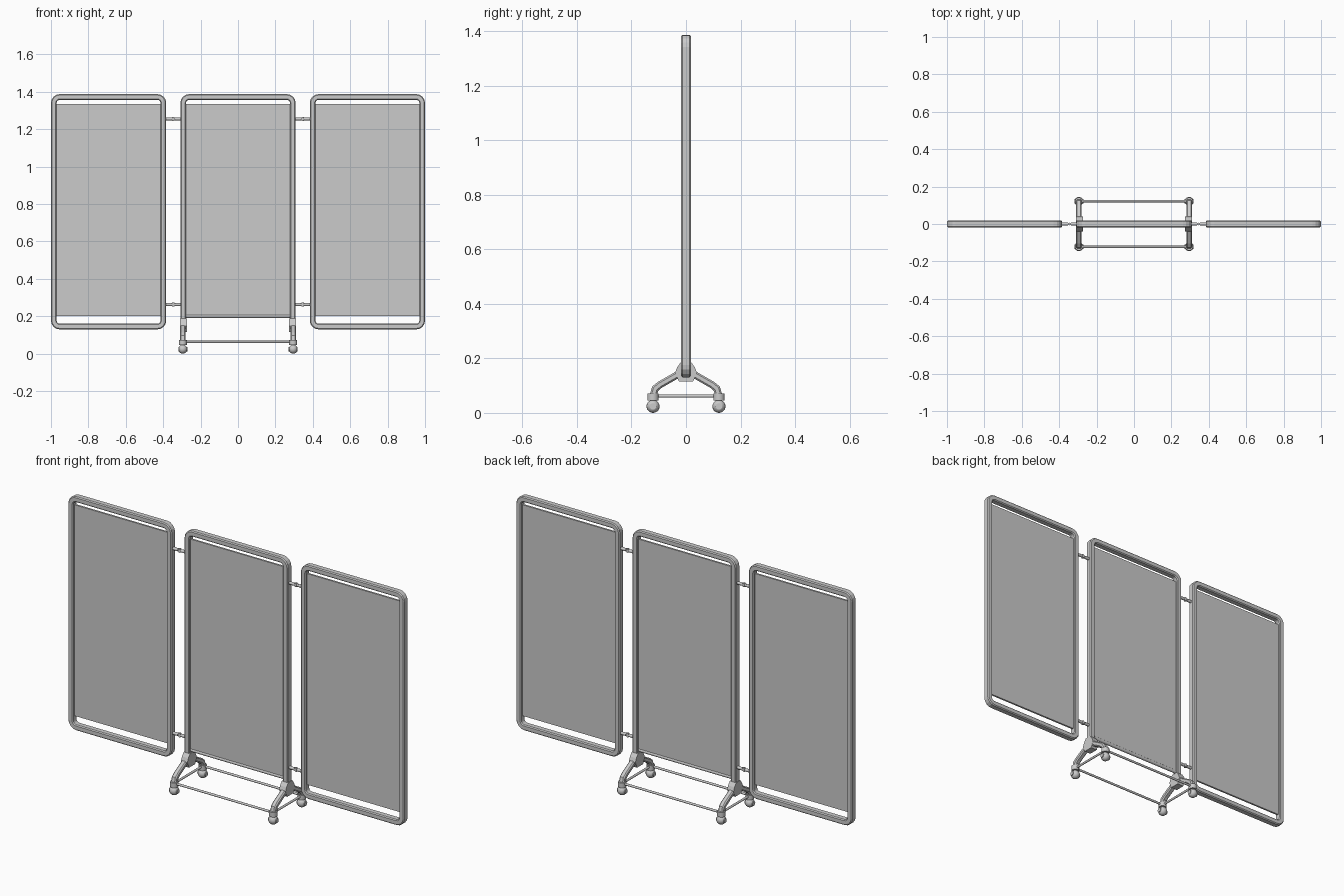
import bpy, bmesh, math
from mathutils import Vector, Matrix

if "Cube" in bpy.data.objects:
    bpy.data.objects.remove(bpy.data.objects["Cube"])

Y = Vector((0, 1, 0))
X = Vector((1, 0, 0))


def finish(name, bm, smooth=None):
    bmesh.ops.recalc_face_normals(bm, faces=bm.faces)
    me = bpy.data.meshes.new(name)
    bm.to_mesh(me)
    bm.free()
    ob = bpy.data.objects.new(name, me)
    bpy.context.collection.objects.link(ob)
    if smooth:
        bpy.ops.object.select_all(action='DESELECT')
        ob.select_set(True)
        bpy.context.view_layer.objects.active = ob
        bpy.ops.object.shade_smooth_by_angle(angle=math.radians(smooth))
    return ob


def box(name, lo, hi):
    lo, hi = Vector(lo), Vector(hi)
    bm = bmesh.new()
    m = Matrix.Translation((lo + hi) / 2) @ Matrix.Diagonal((*(hi - lo), 1))
    bmesh.ops.create_cube(bm, size=1, matrix=m)
    return finish(name, bm)


def rod(name, a, b, r, sides=12):
    a, b = Vector(a), Vector(b)
    bm = bmesh.new()
    m = Matrix.Translation((a + b) / 2) @ (b - a).to_track_quat('Z', 'Y').to_matrix().to_4x4()
    bmesh.ops.create_cone(bm, cap_ends=True, segments=sides, radius1=r, radius2=r,
                          depth=(b - a).length, matrix=m)
    return finish(name, bm, 35)


def sweep(name, pts, w, d, chamfer, up, closed=False):
    """Sweep a chamfered rectangle (w in plane, d along up) on a planar path with mitred joints."""
    a, b, c = w / 2, d / 2, chamfer
    prof = [(a - c, -b), (a, c - b), (a, b - c), (a - c, b),
            (c - a, b), (-a, b - c), (-a, c - b), (c - a, -b)]
    pts = [Vector(p) for p in pts]
    n = len(pts)
    bm = bmesh.new()
    rings = []
    for i, p in enumerate(pts):
        tin = (p - pts[i - 1]).normalized() if closed or i else None
        tout = (pts[(i + 1) % n] - p).normalized() if closed or i < n - 1 else None
        tin, tout = tin or tout, tout or tin
        side = up.cross(tin + tout).normalized()
        side /= max(0.3, side.dot(up.cross(tin)))
        rings.append([bm.verts.new(p + side * u + up * v) for u, v in prof])
    for i in range(n if closed else n - 1):
        r, s = rings[i], rings[(i + 1) % n]
        for k in range(8):
            j = (k + 1) % 8
            bm.faces.new((r[k], r[j], s[j], s[k]))
    if not closed:
        bm.faces.new(rings[0])
        bm.faces.new(rings[-1])
    return finish(name, bm)


def corner(cx, cz, r, start, steps=4):
    return [(cx + r * math.cos(math.radians(start + 90 * i / steps)), 0,
             cz + r * math.sin(math.radians(start + 90 * i / steps))) for i in range(steps + 1)]


TUBE, DEPTH, R = 0.03, 0.036, 0.032
H = TUBE / 2
ZT = 1.387 - H - R

# Side screens: closed round-cornered frame and thin panel
for s, tag in ((-1, "left"), (1, "right")):
    c, hw, zb = s * 0.692, 0.308 - H - R, 0.13 + H + R
    path = (corner(c + hw, ZT, R, 0) + corner(c - hw, ZT, R, 90)
            + corner(c - hw, zb, R, 180) + corner(c + hw, zb, R, 270))
    sweep(tag + "_frame", path, TUBE, DEPTH, 0.005, Y, True)
    box(tag + "_panel", (c - 0.285, -0.005, 0.2), (c + 0.285, 0.005, 1.335))

# Centre screen: inverted U frame standing in the feet
hw = 0.308 - H - R
path = [(0.293, 0, 0.12)] + corner(hw, ZT, R, 0) + corner(-hw, ZT, R, 90) + [(-0.293, 0, 0.12)]
sweep("centre_frame", path, TUBE, DEPTH, 0.005, Y)
box("centre_panel", (-0.285, -0.005, 0.195), (0.285, 0.005, 1.335))
rod("centre_bottom_bar", (-0.285, 0, 0.2), (0.285, 0, 0.2), 0.009)

for s, tag in ((-1, "left"), (1, "right")):
    # Hinges between the screens
    for z, lvl in ((0.262, "lower"), (1.255, "upper")):
        n = f"{tag}_{lvl}_hinge"
        rod(n + "_inner_stub", (s * 0.303, 0, z), (s * 0.338, 0, z), 0.008)
        rod(n + "_outer_stub", (s * 0.354, 0, z), (s * 0.388, 0, z), 0.008)
        box(n + "_link", (s * 0.346 - 0.016, -0.005, z - 0.006), (s * 0.346 + 0.016, 0.005, z + 0.006))
        rod(n + "_pin", (s * 0.346, 0, z - 0.01), (s * 0.346, 0, z + 0.01), 0.007)

    # Foot hub clamped round the post
    bm = bmesh.new()
    prof = [(-.018, .187), (.018, .187), (.032, .168), (.04, .148), (.026, .115),
            (-.026, .115), (-.04, .148), (-.032, .168)]
    f = bm.faces.new([bm.verts.new((s * 0.292 - 0.019, y, z)) for y, z in prof])
    ext = bmesh.ops.extrude_face_region(bm, geom=[f])
    bmesh.ops.translate(bm, vec=(0.038, 0, 0),
                        verts=[v for v in ext["geom"] if isinstance(v, bmesh.types.BMVert)])
    finish(tag + "_foot_hub", bm)

    lx = s * 0.295
    for q, end in ((-1, "front"), (1, "back")):
        n = f"{tag}_{end}"
        y = q * 0.121
        # Bent leg
        leg = [(0.01, 0.152), (0.04, 0.135), (0.096, 0.103), (0.113, 0.089), (0.121, 0.06)]
        sweep(n + "_leg", [(lx, q * a, z) for a, z in leg], 0.026, 0.03, 0.006, X)
        # Caster collar, ball and axle caps
        rod(n + "_caster_collar", (lx, y, 0.046), (lx, y, 0.072), 0.021, 12)
        bm = bmesh.new()
        bmesh.ops.create_uvsphere(bm, u_segments=16, v_segments=10, radius=0.024,
                                  matrix=Matrix.Translation((lx, y, 0.024)))
        finish(n + "_caster_ball", bm, 40)
        rod(n + "_caster_axle", (lx - 0.024, y, 0.024), (lx + 0.024, y, 0.024), 0.012)
    # Tie rod joining front and back casters
    rod(tag + "_tie_rod", (lx, -0.121, 0.062), (lx, 0.121, 0.062), 0.006)

# Long stretcher rods between the feet
for q, end in ((-1, "front"), (1, "back")):
    rod(end + "_stretcher", (-0.295, q * 0.122, 0.063), (0.295, q * 0.122, 0.063), 0.006)
